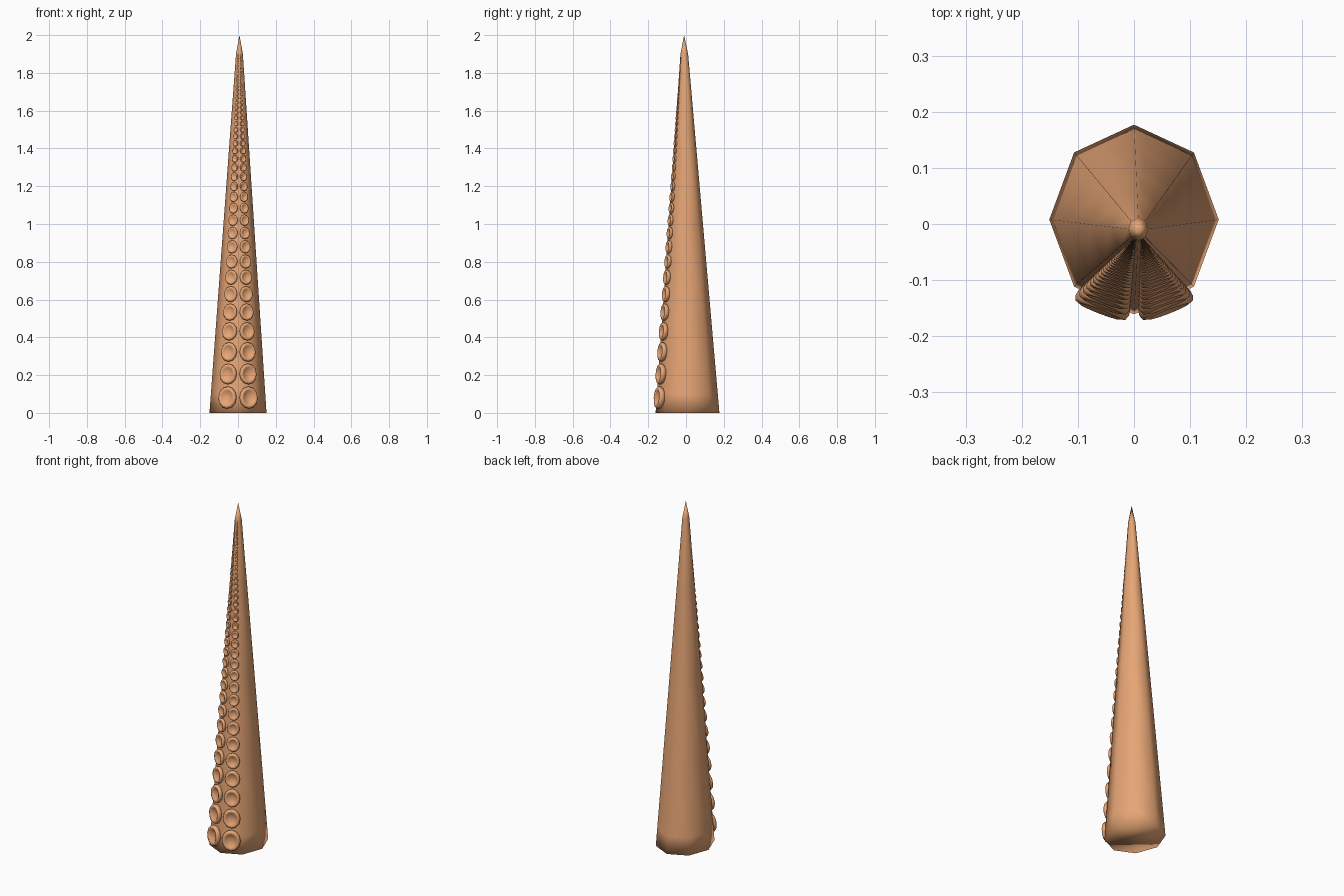
import bpy, bmesh, math
from mathutils import Vector, Matrix

if "Cube" in bpy.data.objects:
    bpy.data.objects.remove(bpy.data.objects["Cube"])

mat = bpy.data.materials.new("orange_skin")
mat.diffuse_color = (0.8, 0.38, 0.18, 1)
mat.use_nodes = True
mat.node_tree.nodes["Principled BSDF"].inputs["Base Color"].default_value = mat.diffuse_color


def finish(bm, name):
    bmesh.ops.recalc_face_normals(bm, faces=bm.faces)
    for f in bm.faces:
        f.smooth = True
    me = bpy.data.meshes.new(name)
    bm.to_mesh(me)
    bm.free()
    me.materials.append(mat)
    ob = bpy.data.objects.new(name, me)
    bpy.context.collection.objects.link(ob)
    return ob


def loft(bm, rings, close_start=False, tip=None):
    """Skin a list of point rings; optional cap at the start and point at the end."""
    vs = [[bm.verts.new(p) for p in r] for r in rings]
    n = len(vs[0])
    for a, b in zip(vs, vs[1:]):
        for i in range(n):
            j = (i + 1) % n
            bm.faces.new((a[i], a[j], b[j], b[i]))
    if close_start:
        bm.faces.new(vs[0][::-1])
    if tip is not None:
        t = bm.verts.new(tip)
        for i in range(n):
            bm.faces.new((vs[-1][i], vs[-1][(i + 1) % n], t))


def body_scale(z):
    return 1 - z * 0.88 / 1.9


def centre(z):
    return Vector((0.004 * z, 0.008 - 0.009 * z, z))


# Tapering eight-sided arm with a sharper tip
bm = bmesh.new()
rings = []
for z in (0, 0.1, 0.5, 1.0, 1.5, 1.9):
    s = body_scale(z)
    rings.append([centre(z) + Vector((0.151 * s * math.sin(k * math.pi / 4),
                                      0.169 * s * math.cos(k * math.pi / 4), 0))
                  for k in range(8)])
loft(bm, rings, True, Vector((0.008, -0.01, 2.0)))
finish(bm, "tentacle_arm")

# Two rows of dished suckers shrinking towards the tip: (radius, height)
PROFILE = [(0.80, -0.040), (0.97, -0.022), (1.0, -0.012), (0.93, -0.003),
           (0.76, 0.0), (0.62, -0.006), (0.35, -0.013)]
for side, name in ((-1, "suckers_left"), (1, "suckers_right")):
    bm = bmesh.new()
    for n in range(45):
        s = 0.935 ** n
        z = 2 - 1.92 * s
        b = body_scale(z)
        normal = Vector((side * 0.36, -0.93, 0.075)).normalized()
        across = Vector((0, 0, 1)).cross(normal).normalized()
        up = normal.cross(across)
        c = centre(z) + b * Vector((side * 0.0535, -0.144, 0)) + normal * 0.027 * s
        rings = [[c + s * (normal * h
                           + across * (0.051 * r * math.cos(k * math.pi / 6))
                           + up * (0.059 * r * math.sin(k * math.pi / 6)))
                  for k in range(12)] for r, h in PROFILE]
        loft(bm, rings, True, c - normal * 0.016 * s)
    finish(bm, name)
